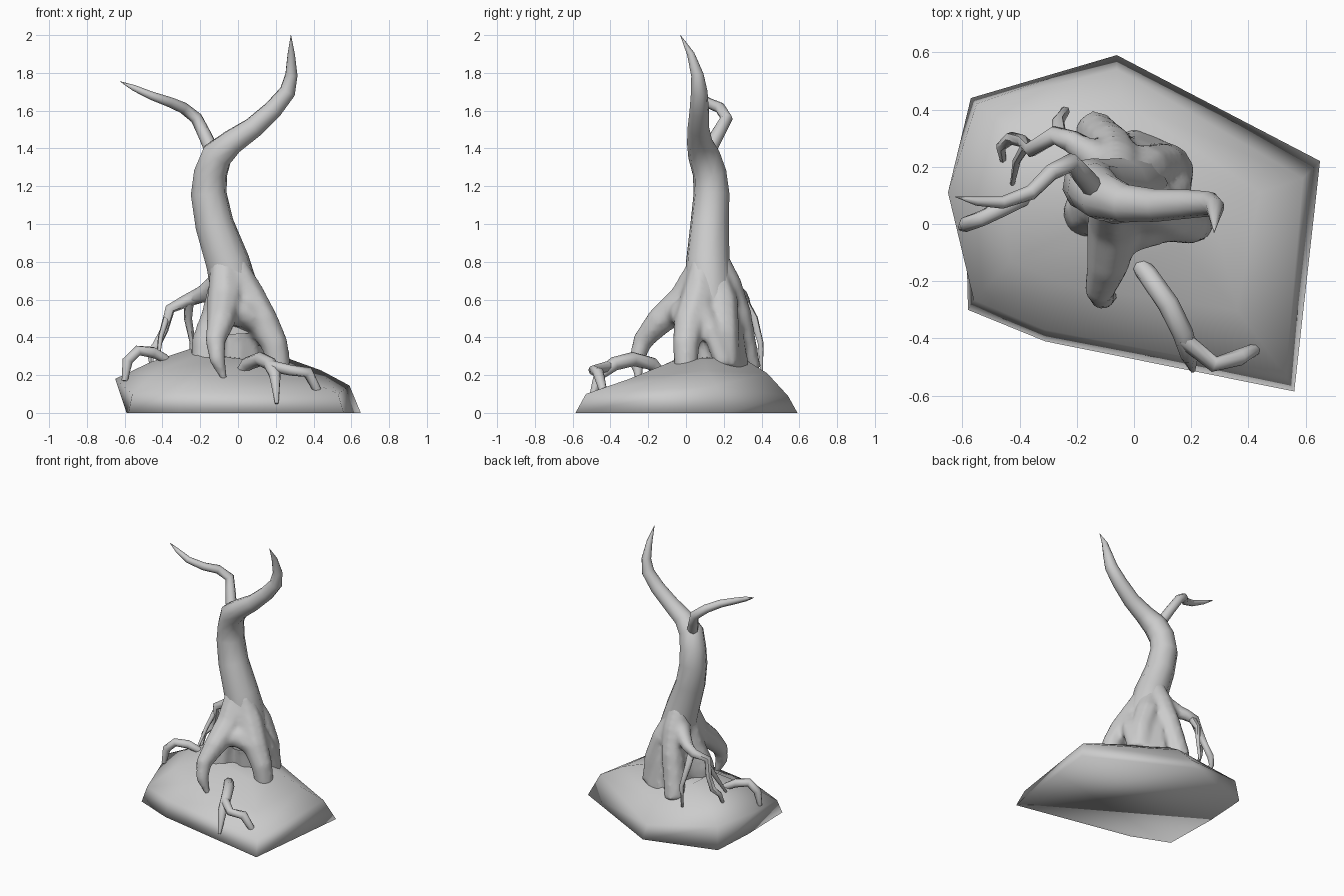
import bpy, bmesh, math
from mathutils import Vector


def finish(name, bm, angle=60):
    bmesh.ops.recalc_face_normals(bm, faces=bm.faces)
    me = bpy.data.meshes.new(name)
    bm.to_mesh(me)
    bm.free()
    ob = bpy.data.objects.new(name, me)
    bpy.context.collection.objects.link(ob)
    bpy.ops.object.select_all(action='DESELECT')
    bpy.context.view_layer.objects.active = ob
    ob.select_set(True)
    bpy.ops.object.shade_smooth_by_angle(angle=math.radians(angle))
    return ob


def skin_rings(bm, rings):
    """Bridge consecutive vertex rings and cap the ends."""
    for a, b in zip(rings, rings[1:]):
        n = len(a)
        for i in range(n):
            bm.faces.new((a[i], a[(i + 1) % n], b[(i + 1) % n], b[i]))
    bm.faces.new(rings[0][::-1])
    bm.faces.new(rings[-1])


def add_tube(bm, path, sides=8):
    """Tapered limb through (x, y, z, radius) points."""
    pts = [Vector(p[:3]) for p in path]
    axis, rings = None, []
    for i, p in enumerate(pts):
        t = (pts[min(i + 1, len(pts) - 1)] - pts[max(i - 1, 0)]).normalized()
        if axis is None:
            axis = t.orthogonal()
        axis = (axis - t * axis.dot(t)).normalized()
        side = t.cross(axis)
        r = path[i][3]
        rings.append([bm.verts.new(p + r * (math.cos(a) * axis + math.sin(a) * side))
                      for a in (2 * math.pi * k / sides for k in range(sides))])
    skin_rings(bm, rings)


def limb(name, *paths, sides=8):
    bm = bmesh.new()
    for p in paths:
        add_tube(bm, p, sides)
    return finish(name, bm)


# rock mound: foot outline, rim, shoulder, plateau
foot = [(-.06, .59, 0), (-.57, .44, 0), (-.59, .11, 0), (-.58, -.30, 0),
        (-.31, -.41, 0), (.56, -.585, 0), (.65, .22, 0)]
rim = [(-.06, .54, .09), (-.55, .42, .16), (-.65, .11, .18), (-.56, -.265, .1),
       (-.31, -.37, .11), (.53, -.53, .10), (.59, .16, .145)]
shoulder = [(-.04, .43, .21), (-.42, .33, .25), (-.46, .10, .27), (-.43, -.13, .22),
            (-.22, -.22, .21), (.36, -.30, .18), (.44, .11, .225)]
plateau = [(-.03, .30, .29), (-.22, .24, .32), (-.25, .10, .34), (-.2, -.02, .31),
           (-.1, -.06, .28), (.16, -.08, .27), (.26, .10, .29)]
bm = bmesh.new()
skin_rings(bm, [[bm.verts.new(c) for c in ring] for ring in (foot, rim, shoulder, plateau)])
finish("rock_mound", bm, 180)

# trunk running into the tall right branch
limb("trunk", [(0, .13, .42, .13), (-.01, .125, .62, .13), (-.055, .115, .8, .117),
               (-.125, .125, 1.0, .103), (-.155, .135, 1.16, .096), (-.145, .125, 1.27, .09),
               (-.11, .095, 1.365, .085), (-.03, .072, 1.435, .067), (.08, .065, 1.51, .057),
               (.185, .07, 1.605, .051), (.262, .07, 1.7, .044), (.283, .06, 1.79, .033),
               (.282, .025, 1.9, .02), (.28, -.03, 2.0, .001)], sides=10)

# left branch
limb("left_branch", [(-.12, .1, 1.35, .04), (-.18, .17, 1.48, .035), (-.22, .215, 1.56, .033),
                     (-.29, .18, 1.615, .03), (-.36, .11, 1.645, .027), (-.46, .075, 1.68, .022),
                     (-.55, .08, 1.72, .016), (-.625, .095, 1.755, .001)])

# thick roots blended into one flared mass
flare = limb(
    "root_flare",
    [(.0, .19, .2, .15), (0, .16, .42, .145), (-.015, .13, .6, .132), (-.05, .115, .76, .105)],
    [(-.07, .1, .8, .08), (-.07, 0, .6, .095), (-.09, -.14, .485, .077),
     (-.12, -.23, .38, .056), (-.11, -.26, .28, .044), (-.065, -.25, .16, .016)],
    [(-.04, .1, .78, .085), (.055, .065, .61, .095), (.13, .02, .48, .089),
     (.195, 0, .36, .074), (.22, 0, .22, .064)],
    [(-.08, -.05, .51, .06), (.02, -.02, .53, .075), (.12, .01, .48, .07)],
    [(-.05, .13, .78, .085), (.04, .19, .58, .09), (.1, .2, .42, .085), (.125, .21, .24, .075)],
    [(-.0, .06, .8, .04), (.09, .06, .63, .048), (.155, .13, .44, .05), (.17, .2, .25, .045)],
    [(-.06, .15, .82, .075), (-.06, .215, .68, .082), (-.08, .27, .52, .08),
     (-.11, .295, .38, .078), (-.14, .33, .22, .072)],
    [(-.06, .1, .74, .08), (-.11, .08, .52, .085), (-.16, .05, .37, .09), (-.17, .03, .22, .085)],
    [(-.08, .19, .7, .075), (-.16, .25, .645, .055), (-.24, .3, .6, .036)])
remesh = flare.modifiers.new("blend", 'REMESH')
remesh.mode = 'VOXEL'
remesh.voxel_size = .018
remesh.use_smooth_shade = True
soften = flare.modifiers.new("soften", 'SMOOTH')
soften.factor = .5
soften.iterations = 5

# thin forked root at the left
limb("left_forked_root",
     [(-.14, .24, .65, .05), (-.22, .29, .615, .04), (-.28, .31, .59, .034), (-.36, .26, .55, .028),
      (-.39, .29, .44, .022), (-.43, .3, .36, .023), (-.465, .27, .32, .018), (-.455, .21, .22, .01)],
     [(-.26, .3, .6, .028), (-.265, .36, .5, .022), (-.24, .395, .37, .016), (-.25, .4, .22, .008)],
     [(-.38, .27, .5, .018), (-.41, .22, .4, .014), (-.425, .14, .28, .008)], sides=6)

# root arch surfacing at the left edge
limb("left_root_arch",
     [(-.6, -.01, .17, .016), (-.585, 0, .275, .028), (-.53, .02, .33, .028),
      (-.45, .06, .32, .03), (-.39, .085, .29, .025), (-.35, .1, .24, .02)])

# forked root surfacing at the front
limb("front_forked_root",
     [(.01, -.13, .2, .03), (.05, -.18, .26, .036), (.12, -.28, .285, .038),
      (.17, -.38, .26, .037), (.195, -.46, .2, .032), (.205, -.51, .05, .01)],
     [(.17, -.4, .25, .03), (.28, -.49, .225, .028), (.37, -.465, .215, .03), (.42, -.44, .12, .022)])
